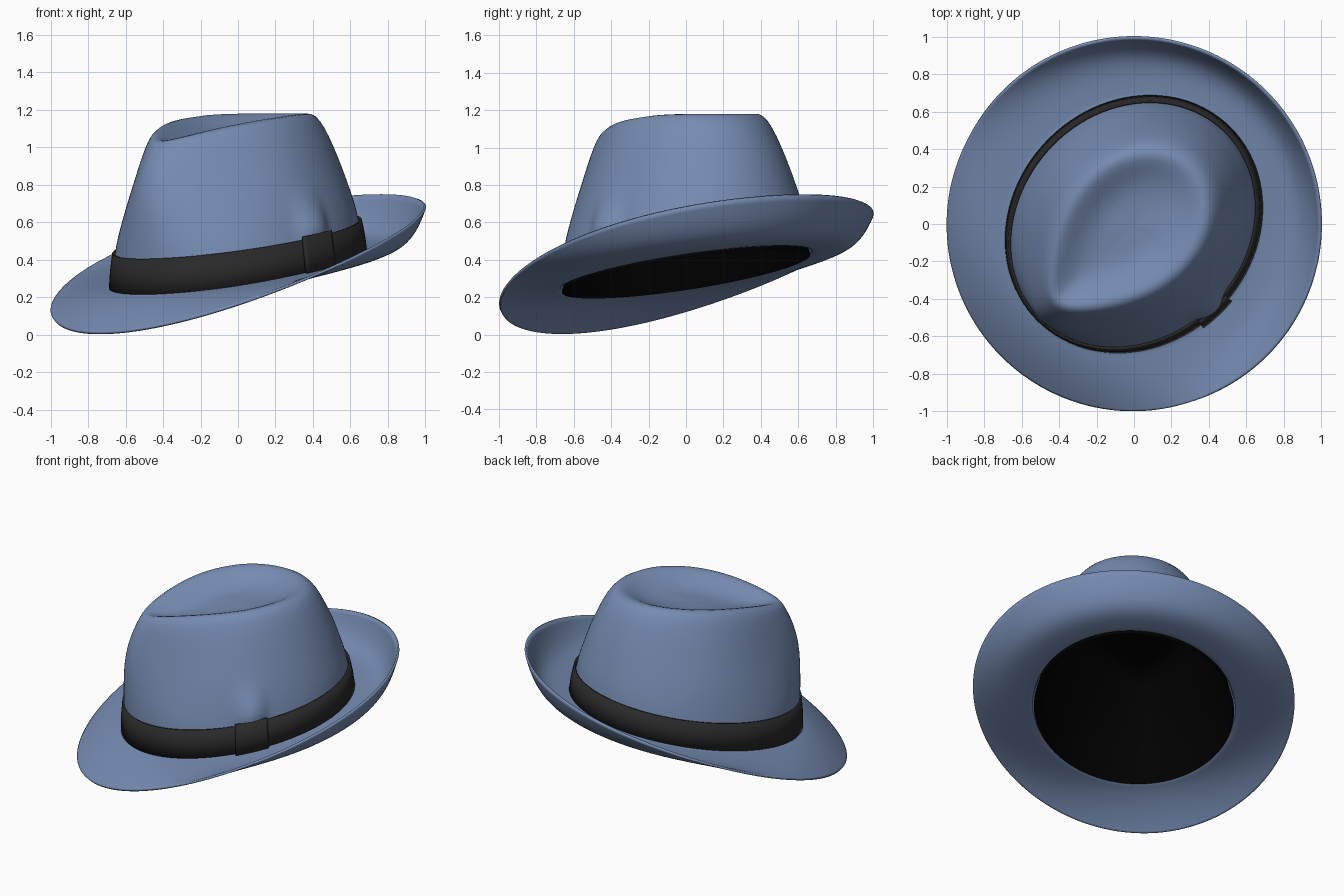
import bpy, bmesh
from math import sin, cos, pi, exp, radians, sqrt

if "Cube" in bpy.data.objects:
    bpy.data.objects.remove(bpy.data.objects["Cube"])

SEG = 96
BOW = radians(88)          # bow position, measured from the front of the hat


def material(name, rgb):
    m = bpy.data.materials.new(name)
    m.diffuse_color = (*rgb, 1)
    m.use_nodes = True
    m.node_tree.nodes["Principled BSDF"].inputs["Base Color"].default_value = m.diffuse_color
    return m


felt_mat = material("blue_felt", (0.18, 0.26, 0.44))
band_mat = material("dark_ribbon", (0.022, 0.022, 0.022))
lining_mat = material("black_lining", (0.0, 0.0, 0.0))


def world(u, v, z):
    # u runs to the hat's front, which points to the -x -y corner
    return ((v - u) / sqrt(2), (-u - v) / sqrt(2), z)


def crown_point(ring, phi, grow=0.0):
    # ring: front radius, back radius, side radius, front z, back z, z power, pinch, bump
    af, ab, b, zf, zb, power, pinch, bump = ring
    c = cos(phi)
    u = ((af if c > 0 else ab) + grow) * c
    v = (b + grow) * sin(phi) * (1 - pinch * max(0, c) ** 2)
    v += bump * exp(-((phi - BOW) / radians(7)) ** 4)
    z = zb - (zb - zf) * ((1 + c) / 2) ** power
    return world(u, v, z)


def brim_point(s, phi):
    # s = 0 at the crown, 1 at the rim; the rim dips in front and curls up behind
    c, n = cos(phi), sin(phi)
    u = (0.70 + 0.297 * s) * c
    v = (0.62 + 0.377 * s) * n
    rim = 0.378 - 0.37 * c + 0.055 * n * n + 0.025 * n
    lift = rim - (0.345 - 0.19 * c)
    return world(u, v, 0.345 - 0.19 * u + lift * s ** (3.6 - 2.0 * c))


def loft(name, rows, mat, thickness=0.0, closed=True, cap_z=None, smooth=1):
    bm = bmesh.new()
    grid = [[bm.verts.new(p) for p in row] for row in rows]
    n = len(grid[0])
    for r0, r1 in zip(grid, grid[1:]):
        for i in range(n if closed else n - 1):
            j = (i + 1) % n
            bm.faces.new((r0[i], r0[j], r1[j], r1[i]))
    if cap_z is not None:
        tip = bm.verts.new(world(0.02, 0, cap_z))
        for i in range(n):
            bm.faces.new((tip, grid[0][(i + 1) % n], grid[0][i]))
    bmesh.ops.recalc_face_normals(bm, faces=bm.faces)
    me = bpy.data.meshes.new(name)
    bm.to_mesh(me)
    bm.free()
    me.materials.append(mat)
    ob = bpy.data.objects.new(name, me)
    bpy.context.collection.objects.link(ob)
    if smooth:
        m = ob.modifiers.new("smooth", 'SUBSURF')
        m.levels = m.render_levels = smooth
    if thickness:
        m = ob.modifiers.new("thickness", 'SOLIDIFY')
        m.thickness = thickness
        m.offset = 0
    bpy.context.view_layer.objects.active = ob
    ob.select_set(True)
    bpy.ops.object.shade_smooth_by_angle(angle=radians(50))
    ob.select_set(False)
    return ob


# crown from the dent floor, over the teardrop ridge, down to the base
CROWN = [
    (0.15, 0.08, 0.06, 1.05, 1.08, 2, 0.3, 0),
    (0.30, 0.17, 0.14, 1.02, 1.09, 2, 0.3, 0),
    (0.43, 0.27, 0.21, 1.01, 1.115, 2.5, 0.4, 0),
    (0.52, 0.35, 0.275, 1.02, 1.155, 3, 0.4, 0),
    (0.57, 0.405, 0.325, 1.035, 1.18, 3, 0.38, 0),
    (0.597, 0.45, 0.365, 1.02, 1.168, 3, 0.34, 0),
    (0.62, 0.50, 0.405, 0.98, 1.11, 2, 0.34, 0),
    (0.655, 0.55, 0.45, 0.91, 1.01, 1.5, 0.39, 0),
    (0.69, 0.60, 0.495, 0.81, 0.90, 1, 0.40, 0),
    (0.71, 0.635, 0.54, 0.68, 0.79, 1, 0.30, 0),
    (0.71, 0.662, 0.570, 0.54, 0.715, 1, 0.13, 0.045),
    (0.708, 0.672, 0.587, 0.44, 0.665, 1, 0.03, 0.055),
    (0.704, 0.682, 0.597, 0.38, 0.62, 1, 0, 0.02),
    (0.705, 0.705, 0.622, 0.25, 0.51, 1, 0, 0),
]
ANGLES = [2 * pi * i / SEG for i in range(SEG)]
crown_rows = [[crown_point(r, a) for a in ANGLES] for r in CROWN]
brim_rows = [[brim_point(s, a) for a in ANGLES]
             for s in (0.03, 0.12, 0.25, 0.4, 0.55, 0.68, 0.78, 0.87, 0.94, 1.0)]

# felt body: crown and brim are one sheet
loft("felt_crown_and_brim", crown_rows + brim_rows, felt_mat, 0.014, cap_z=1.07)

# ribbon band around the base, and the flat bow over it
BAND = [(0.715, 0.695, 0.609, 0.405, 0.645, 1, 0, 0),
        (0.722, 0.712, 0.626, 0.31, 0.565, 1, 0, 0),
        (0.723, 0.723, 0.637, 0.215, 0.485, 1, 0, 0)]
loft("ribbon_band", [[crown_point(r, a) for a in ANGLES] for r in BAND],
     band_mat, 0.015, smooth=0)
bow_angles = [BOW + radians(8) * k / 6 for k in range(-6, 7)]
bow_rows = [[crown_point(r, a, 0.018) for a in bow_angles] for r in BAND]
bow_rows[0] = [(x, y, z + 0.02) for x, y, z in bow_rows[0]]
loft("ribbon_bow", bow_rows, band_mat, 0.02, closed=False, smooth=0)

# lining inside the crown
lining_rings = [(r[0] - 0.03, r[1] - 0.03, r[2] - 0.03, r[3] - 0.05, r[4] - 0.04, *r[5:7], 0)
                for r in CROWN[6:11]]
lining_rings += [(0.69, 0.668, 0.583, 0.38, 0.62, 1, 0, 0),
                 (0.692, 0.692, 0.608, 0.24, 0.505, 1, 0, 0),
                 (0.705, 0.705, 0.622, 0.193, 0.461, 1, 0, 0)]
loft("lining", [[crown_point(r, a) for a in ANGLES] for r in lining_rings], lining_mat, cap_z=0.94)
